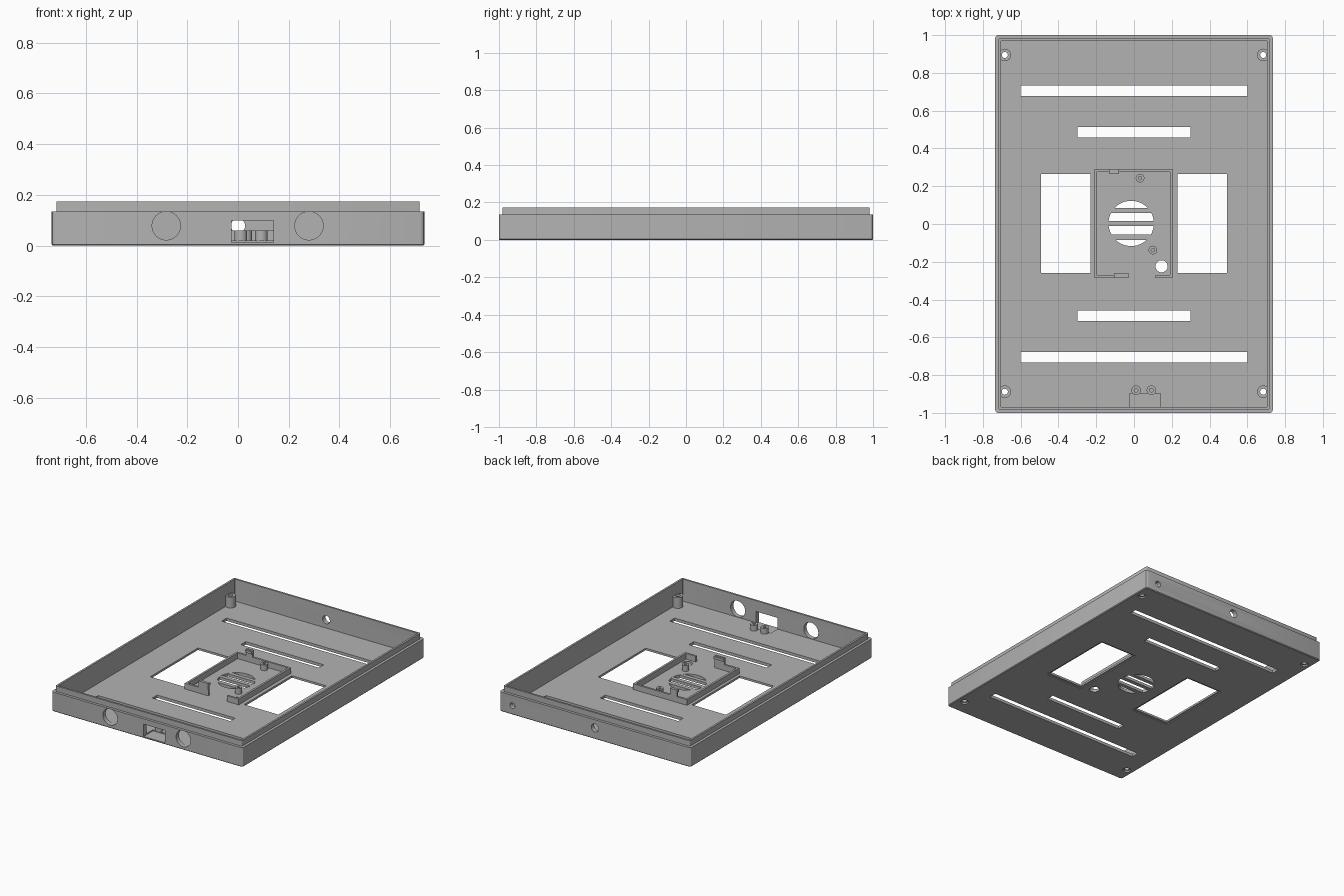
import bpy, bmesh, math
from mathutils import Matrix

if "Cube" in bpy.data.objects:
    bpy.data.objects.remove(bpy.data.objects["Cube"])

grey = bpy.data.materials.new("mid_grey")
grey.use_nodes = True
colour = (0.45, 0.45, 0.45, 1)
grey.diffuse_color = colour
grey.node_tree.nodes["Principled BSDF"].inputs["Base Color"].default_value = colour

FLOOR, RIM = 0.02, 0.135


def rect_loop(hx, hy, r, seg=3):
    """Rounded rectangle outline; r = 0 gives four plain corners."""
    pts = []
    for q, (sx, sy) in enumerate(((1, 1), (-1, 1), (-1, -1), (1, -1))):
        steps = seg + 1 if r else 1
        for i in range(steps):
            a = math.pi / 2 * (q + i / seg)
            pts.append((sx * (hx - r) + r * math.cos(a), sy * (hy - r) + r * math.sin(a)))
    return pts


def circle_loop(r, n=32):
    return [(r * math.cos(2 * math.pi * i / n), r * math.sin(2 * math.pi * i / n)) for i in range(n)]


def loft(bm, loops, at=(0, 0, 0), closed=False, turn=None):
    """Skin a stack of (outline, z); capped, or closed back on itself."""
    rings = [[bm.verts.new((x, y, z)) for x, y in pts] for pts, z in loops]
    pairs = list(zip(rings, rings[1:]))
    if closed:
        pairs.append((rings[-1], rings[0]))
    for a, b in pairs:
        for i in range(len(a)):
            j = (i + 1) % len(a)
            bm.faces.new((a[i], a[j], b[j], b[i]))
    if not closed:
        bm.faces.new(rings[0][::-1])
        bm.faces.new(rings[-1])
    m = Matrix.Translation(at) @ (turn or Matrix())
    bmesh.ops.transform(bm, matrix=m, verts=[v for r in rings for v in r])


def box(bm, x0, x1, y0, y1, z0, z1):
    loft(bm, [(rect_loop((x1 - x0) / 2, (y1 - y0) / 2, 0), z) for z in (z0, z1)],
         ((x0 + x1) / 2, (y0 + y1) / 2, 0))


def tube(bm, x, y, r, hole, top):
    loft(bm, [(circle_loop(r), FLOOR - 0.002), (circle_loop(r), top),
              (circle_loop(hole), top), (circle_loop(hole), FLOOR - 0.002)], (x, y, 0), closed=True)


def finish(bm, name):
    bmesh.ops.recalc_face_normals(bm, faces=bm.faces)
    mesh = bpy.data.meshes.new(name)
    bm.to_mesh(mesh)
    bm.free()
    mesh.materials.append(grey)
    ob = bpy.data.objects.new(name, mesh)
    bpy.context.collection.objects.link(ob)
    return ob


def activate(ob):
    bpy.ops.object.select_all(action='DESELECT')
    ob.select_set(True)
    bpy.context.view_layer.objects.active = ob


def smooth(ob):
    activate(ob)
    bpy.ops.object.shade_smooth_by_angle(angle=math.radians(30))


# Tray shell: chamfered base, side wall, stepped lip, inner cavity
bm = bmesh.new()
loft(bm, [(rect_loop(0.735 - d, 1 - d, max(0.016 - d / 2, 0.002)), z) for d, z in
          ((0.005, 0), (0, 0.005), (0, RIM), (0.018, RIM), (0.018, 0.173), (0.031, 0.173), (0.031, FLOOR))])
tray = finish(bm, "tray")

# Cutters for the floor
bm = bmesh.new()
for side in (-1, 1):
    for half, y in ((0.6, 0.705), (0.3, 0.486)):
        box(bm, -half, half, side * y - 0.027, side * y + 0.027, -0.05, 0.06)
    loft(bm, [(rect_loop(0.131 + d, 0.262 + d, 0), z) for d, z in
              ((0.013, -0.02), (0.013, 0.006), (0, 0.006), (0, 0.06))], (side * 0.361, 0.002, 0))
    for y in (-0.888, 0.895):
        loft(bm, [(circle_loop(r), z) for r, z in
                  ((0.026, -0.02), (0.026, 0.01), (0.016, 0.01), (0.016, 0.06))], (side * 0.684, y, 0))
for r, x, y in ((0.12, -0.015, 0.003), (0.032, 0.146, -0.224)):
    loft(bm, [(circle_loop(r, 48), z) for z in (-0.05, 0.06)], (x, y, 0))

# Cutters for the end walls
upright = Matrix.Rotation(math.pi / 2, 4, 'X')
for r, x, y, z in ((0.056, -0.283, -1, 0.078), (0.056, 0.28, -1, 0.078),
                   (0.028, 0, 1, 0.078), (0.02, 0.635, 1, 0.063)):
    loft(bm, [(circle_loop(r), d) for d in (-0.06, 0.06)], (x, y, z), turn=upright)
box(bm, -0.025, 0.14, -1.1, -0.897, 0.012, 0.098)
cutter = finish(bm, "opening_cutter")
cutter.hide_render = True

activate(tray)
mod = tray.modifiers.new("openings", 'BOOLEAN')
mod.object, mod.operation, mod.solver = cutter, 'DIFFERENCE', 'EXACT'
bpy.ops.object.modifier_apply(modifier=mod.name)
bpy.data.objects.remove(cutter)
smooth(tray)

# Plain bars across the round vent
bm = bmesh.new()
for y in (-0.07, 0.003, 0.072):
    half = math.sqrt(0.12 ** 2 - (y - 0.003) ** 2) + 0.008
    box(bm, -0.015 - half, -0.015 + half, y - 0.014, y + 0.014, 0.0005, FLOOR - 0.0005)
finish(bm, "vent_bars")

# Cradle walls, with a gap in the front wall
bm = bmesh.new()
BASE, TOP, T = FLOOR - 0.002, 0.06, 0.014
box(bm, -0.21, -0.21 + T, -0.285, 0.29, BASE, TOP)
box(bm, 0.205 - T, 0.205, -0.285, 0.29, BASE, TOP)
box(bm, -0.21 + T, 0.205 - T, 0.29 - T, 0.29, BASE, TOP)
box(bm, -0.21 + T, -0.028, -0.285, -0.285 + T, BASE, TOP)
box(bm, 0.115, 0.205 - T, -0.285, -0.285 + T, BASE, TOP)
finish(bm, "cradle")

# Snap clips with a small hooked top
for name, x0, x1, y, d in (("front_clip", -0.105, -0.03, -0.285, 1), ("back_clip", -0.132, -0.08, 0.29, -1)):
    bm = bmesh.new()
    ys = sorted((y, y + d * T))
    box(bm, x0, x1, ys[0], ys[1], TOP - 0.002, 0.105)
    ys = sorted((y + d * T, y + d * (T + 0.011)))
    box(bm, x0, x1, ys[0], ys[1], 0.085, 0.102)
    finish(bm, name)

# Screw posts
posts = {
    "corner_posts": [(sx * 0.684, y, 0.033, 0.016, 0.095) for sx in (-1, 1) for y in (-0.888, 0.895)],
    "cradle_posts": [(0.032, 0.243, 0.023, 0.009, TOP), (0.1, -0.138, 0.023, 0.009, TOP)],
    "front_posts": [(0.011, -0.88, 0.025, 0.01, TOP), (0.092, -0.88, 0.025, 0.01, TOP)],
}
for name, items in posts.items():
    bm = bmesh.new()
    for item in items:
        tube(bm, *item)
    smooth(finish(bm, name))
